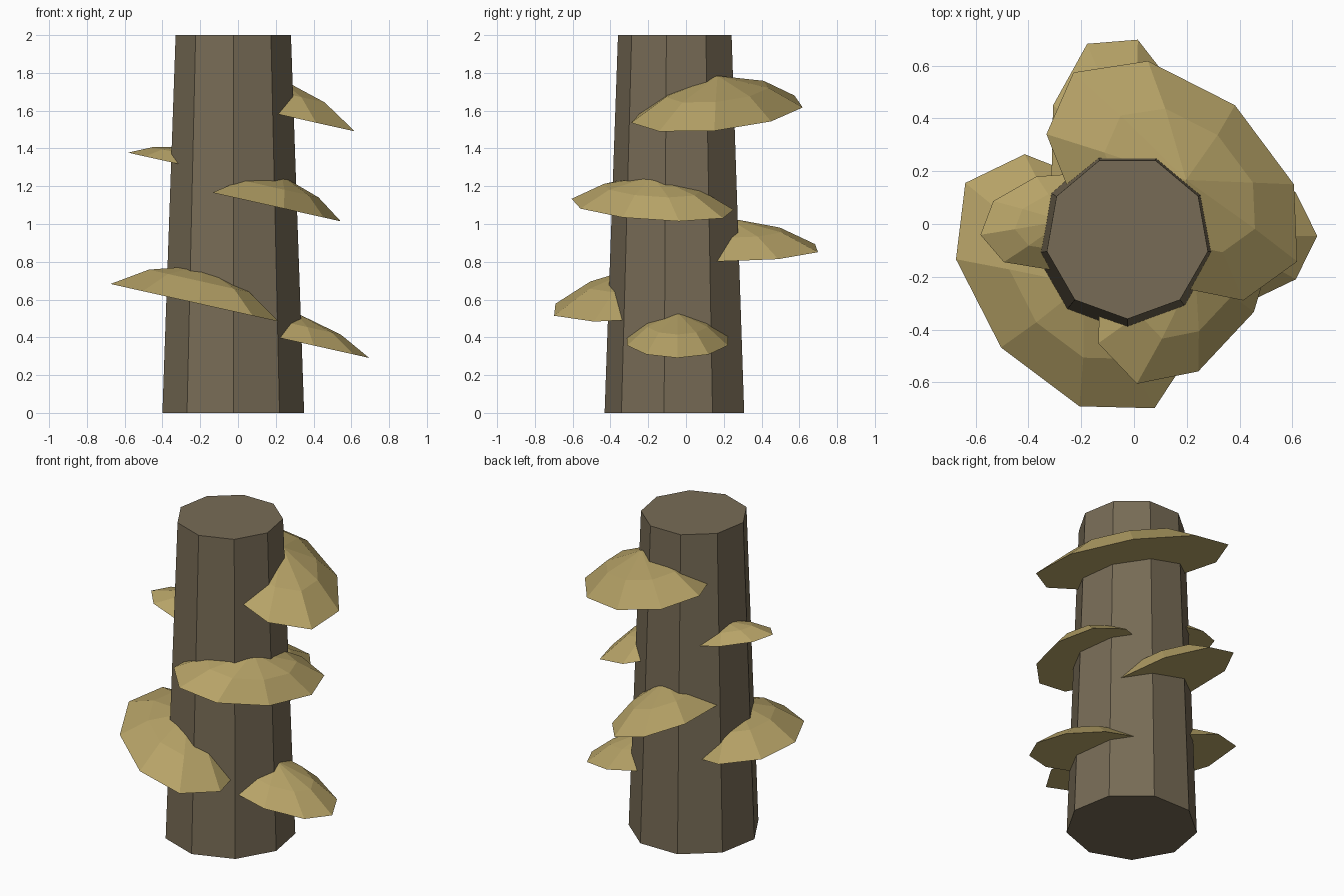
import bpy, bmesh
from math import sin, cos, pi, radians
from mathutils import Matrix, Vector

if "Cube" in bpy.data.objects:
    bpy.data.objects.remove(bpy.data.objects["Cube"], do_unlink=True)


def make_material(name, color):
    mat = bpy.data.materials.new(name)
    mat.use_nodes = True
    mat.diffuse_color = color
    mat.node_tree.nodes["Principled BSDF"].inputs["Base Color"].default_value = color
    return mat


bark = make_material("bark_brown", (0.185, 0.148, 0.092, 1))
fungus = make_material("fungus_tan", (0.47, 0.365, 0.136, 1))


def add_object(name, bm, mat):
    bmesh.ops.recalc_face_normals(bm, faces=bm.faces)
    mesh = bpy.data.meshes.new(name)
    bm.to_mesh(mesh)
    bm.free()
    mesh.materials.append(mat)
    obj = bpy.data.objects.new(name, mesh)
    bpy.context.collection.objects.link(obj)
    return obj


# Tapered nine-sided trunk with one corner facing the front
bm = bmesh.new()
bmesh.ops.create_cone(bm, cap_ends=True, segments=9, radius1=0.381,
                      radius2=0.31, depth=2)
corner = min(bm.verts, key=lambda v: v.co.y).co
turn = Vector((corner.x, corner.y)).angle_signed(Vector((0, -1)))
bmesh.ops.rotate(bm, verts=bm.verts, matrix=Matrix.Rotation(-turn, 3, "Z"))
bmesh.ops.translate(bm, verts=bm.verts, vec=(-0.025, -0.05, 1))
add_object("trunk", bm, bark)

TILT = Matrix.Rotation(0.22, 4, "Y")


def shelf(name, center, angle, length, width, height, sides=9, phase=0):
    """Flat-bottomed oval dome; every shelf leans the same way."""
    bm = bmesh.new()
    rings = []
    for scale, z in ((1, 0), (0.6, height)):
        ring = []
        for i in range(sides):
            a = 2 * pi * i / sides + radians(phase)
            ring.append(bm.verts.new((scale * length * cos(a), scale * width * sin(a), z)))
        rings.append(ring)
    apex = bm.verts.new((0, 0, height * 1.7))
    rim, upper = rings
    bm.faces.new(rim)
    for i in range(sides):
        j = (i + 1) % sides
        bm.faces.new((rim[i], rim[j], upper[j], upper[i]))
        bm.faces.new((upper[i], upper[j], apex))
    bm.transform(Matrix.Translation(center) @ TILT
                 @ Matrix.Rotation(radians(angle), 4, "Z"))
    add_object(name, bm, fungus)


# Shelf fungi, from the lowest up
shelf("low_left_shelf", (0.27, -0.045, 0.386), 0, 0.435, 0.28, 0.088, sides=10)
shelf("front_right_shelf", (-0.234, -0.23, 0.584), 220.7, 0.365, 0.572, 0.118)
shelf("back_shelf", (-0.045, 0.216, 0.864), 94.5, 0.507, 0.288, 0.102, phase=20)
shelf("front_left_shelf", (0.196, -0.178, 1.092), -30.5, 0.307, 0.472, 0.098)
shelf("small_right_shelf", (-0.288, 0.012, 1.312), 190, 0.306, 0.183, 0.057)
shelf("top_left_shelf", (0.155, 0.167, 1.594), 50.5, 0.367, 0.572, 0.115)
